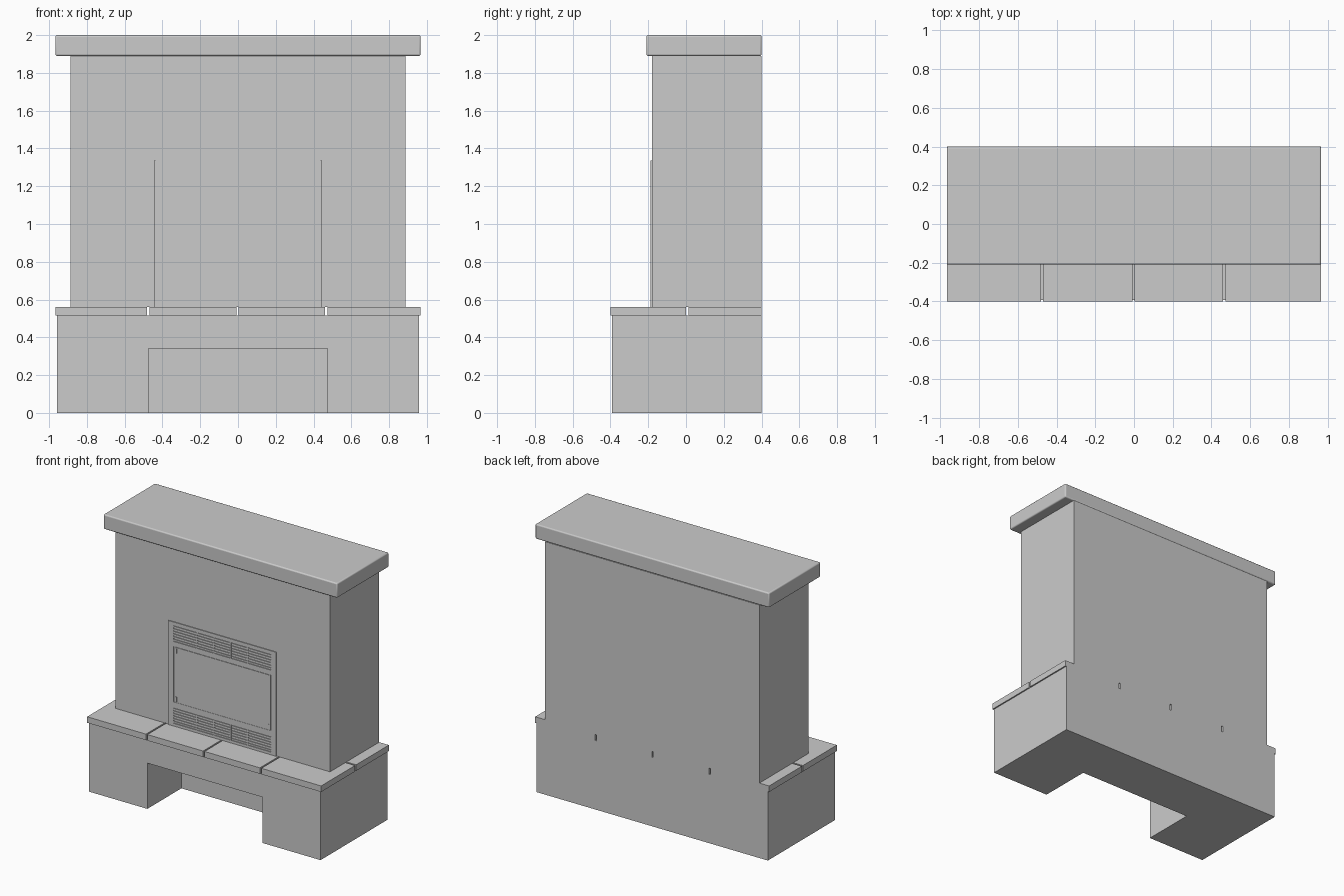
import bpy, bmesh
from mathutils import Vector

if "Cube" in bpy.data.objects:
    bpy.data.objects.remove(bpy.data.objects["Cube"])


def boxes(name, spans, bevel=0.0, segments=3):
    """One object made of boxes given as (x0, x1, y0, y1, z0, z1)."""
    bm = bmesh.new()
    for x0, x1, y0, y1, z0, z1 in spans:
        verts = bmesh.ops.create_cube(bm, size=1)["verts"]
        bmesh.ops.scale(bm, vec=(x1 - x0, y1 - y0, z1 - z0), verts=verts)
        bmesh.ops.translate(bm, vec=Vector((x0 + x1, y0 + y1, z0 + z1)) / 2, verts=verts)
    me = bpy.data.meshes.new(name)
    bm.to_mesh(me)
    bm.free()
    ob = bpy.data.objects.new(name, me)
    bpy.context.collection.objects.link(ob)
    if bevel:
        mod = ob.modifiers.new("edge", "BEVEL")
        mod.width, mod.segments = bevel, segments
        bpy.context.view_layer.objects.active = ob
        ob.select_set(True)
        bpy.ops.object.shade_smooth_by_angle()
        ob.select_set(False)
    return ob


# Base plinth with log alcove cut into the front
base = boxes("base", [(-0.957, 0.957, -0.392, 0.40, 0, 0.515)])
cutter = boxes("alcove_cutter", [(-0.475, 0.475, -0.6, 0.01, -0.2, 0.342)])
cutter.hide_render = True
mod = base.modifiers.new("alcove", "BOOLEAN")
mod.operation, mod.object, mod.solver = "DIFFERENCE", cutter, "EXACT"
bpy.context.view_layer.objects.active = base
bpy.ops.object.modifier_apply(modifier="alcove")
bpy.data.objects.remove(cutter)

# Hearth slabs: two rows of four with open joints
columns = [(-0.967, -0.481), (-0.469, -0.009), (0.003, 0.461), (0.473, 0.967)]
rows = [(-0.40, 0.001), (0.014, 0.40)]
boxes("hearth_slabs", [(*c, *r, 0.515, 0.56) for c in columns for r in rows])

# Chimney breast and mantel
boxes("chimney_breast", [(-0.887, 0.887, -0.18, 0.40, 0.56, 1.89)])
boxes("mantel", [(-0.967, 0.967, -0.21, 0.40, 1.89, 2.0)], bevel=0.009)

# Firebox surround: stiles and rails on the face of the breast
BACK, FACE = -0.18, -0.186
rails = [(0.56, 0.58), (0.695, 0.74), (1.155, 1.192), (1.31, 1.337)]
boxes("insert_frame",
      [(-0.436, -0.405, FACE, BACK, 0.56, 1.337), (0.405, 0.436, FACE, BACK, 0.56, 1.337)]
      + [(-0.405, 0.405, FACE, BACK, *r) for r in rails])
boxes("frame_trim", [(x - 0.005, x + 0.005, FACE - 0.002, BACK, 0.56, 1.337)
                     for x in (-0.441, 0.441)])

# Vent grilles: slats with upright dividers
for name, z0, z1 in (("lower_grille", 0.58, 0.695), ("upper_grille", 1.192, 1.31)):
    pitch = (z1 - z0) / 6
    slats = [(-0.405, 0.405, FACE + 0.001, BACK, z0 + pitch * (i + 0.2), z0 + pitch * (i + 0.8))
             for i in range(6)]
    bars = [(x - 0.004, x + 0.004, FACE, BACK, z0, z1) for x in (-0.208, -0.07, 0.07, 0.208)]
    boxes(name, slats + bars)

# Glass panel with four corner clips
boxes("glass_panel", [(-0.397, 0.397, -0.184, BACK, 0.74, 1.151)])
boxes("glass_clips", [(x - 0.005, x + 0.005, -0.187, -0.184, z - 0.018, z + 0.018)
                      for x in (-0.382, 0.382) for z in (0.765, 1.125)])
